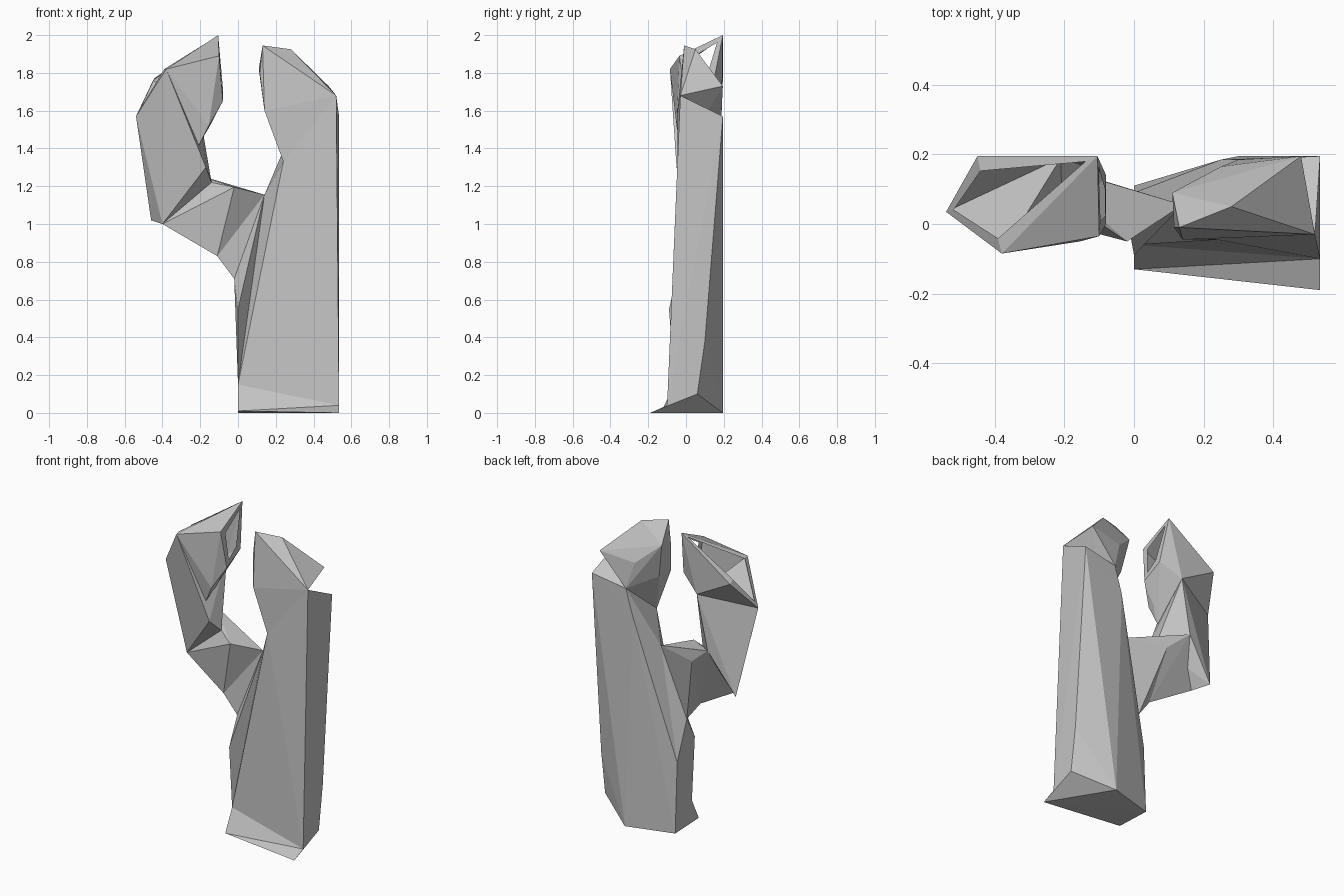
import bpy
import bmesh
from mathutils import Vector

default_cube = bpy.data.objects.get("Cube")
if default_cube:
    bpy.data.objects.remove(default_cube, do_unlink=True)

# Single stone grey
stone = bpy.data.materials.new("stone_grey")
stone.use_nodes = True
stone_colour = (0.55, 0.55, 0.55, 1.0)
stone.diffuse_color = stone_colour
stone.node_tree.nodes["Principled BSDF"].inputs["Base Color"].default_value = stone_colour


def hewn_block(name, corners, openings=()):
    """Flat-faced block wrapped around its corners.
    Each opening is (facing direction, rim width): the faces looking that way
    are inset and the inner part is removed."""
    bm = bmesh.new()
    for corner in corners:
        bm.verts.new(corner)
    hull = bmesh.ops.convex_hull(bm, input=bm.verts)
    unused = [g for g in hull["geom_interior"] if isinstance(g, bmesh.types.BMVert)]
    bmesh.ops.delete(bm, geom=unused, context="VERTS")
    bmesh.ops.recalc_face_normals(bm, faces=bm.faces)
    for direction, rim in openings:
        facing = Vector(direction).normalized()
        bm.normal_update()
        region = [f for f in bm.faces if f.normal.dot(facing) > 0.86]
        bmesh.ops.inset_region(bm, faces=region, thickness=rim)
        bmesh.ops.delete(bm, geom=region, context="FACES")
    mesh = bpy.data.meshes.new(name)
    bm.to_mesh(mesh)
    bm.free()
    mesh.materials.append(stone)
    block = bpy.data.objects.new(name, mesh)
    bpy.context.collection.objects.link(block)
    return block


# Corners shared by neighbouring blocks
toe_inner = (0, -0.13, 0.01)
base_back = (0.3, 0.195, 0)
base_inner_back = (0, 0.11, 0)
base_outer_front = (0.535, -0.1, 0.04)
base_outer_back = (0.535, 0.06, 0.1)
ankle = (0, -0.06, 0.15)
waist_front = (0, -0.09, 0.55)
waist_back = (0, 0.09, 0.45)
spur = (-0.02, 0.02, 0.71)
shoulder_front = (0.52, -0.03, 1.68)
shoulder_notch = (0.3, 0.185, 1.53)
throat_front = (0.24, -0.045, 1.33)
throat_back = (0.25, 0.185, 1.36)
armpit = (0.14, 0.055, 1.155)
arm_back = (-0.14, 0.14, 1.16)
arm_under = (-0.11, 0.01, 0.83)
arm_top = (-0.14, 0.03, 1.22)
elbow_front = (-0.4, 0.05, 1.0)
hook_root = (-0.28, 0.18, 1.28)
hook_throat = (-0.21, -0.03, 1.41)
hook_side = (-0.54, 0.035, 1.57)
hook_crest = (-0.38, -0.085, 1.82)
hook_back = (-0.21, 0.19, 1.63)

# Foot flaring forward, with the sloped instep above it
hewn_block("foot", [
    (0.535, -0.19, 0), toe_inner, base_inner_back, base_back,
    base_outer_front, base_outer_back])
hewn_block("instep", [
    toe_inner, ankle, base_outer_front, base_inner_back, base_outer_back])

# Tall main column with a tapering back corner
hewn_block("column", [
    ankle, base_inner_back, base_back, base_outer_front, base_outer_back,
    (0.535, 0.1, 0.38), waist_back, armpit, shoulder_front,
    (0.535, 0.195, 1.57), shoulder_notch, throat_front, throat_back])

# Prong on top of the column, notched behind the shoulder
hewn_block("column_prong", [
    (0.13, -0.01, 1.945), (0.28, 0.05, 1.925), (0.48, 0.195, 1.73),
    (0.25, 0.165, 1.7), (0.11, 0.09, 1.82), (0.115, -0.01, 1.8),
    (0.14, -0.045, 1.6), (0.15, 0.06, 1.6), shoulder_front,
    shoulder_notch, throat_front])

# Arm reaching sideways, with a brace stepping down to the column
hewn_block("arm", [
    armpit, (-0.02, -0.05, 1.195), arm_back, arm_top, hook_root,
    elbow_front, arm_under])
hewn_block("arm_brace", [armpit, arm_back, arm_under, spur])
hewn_block("column_rib", [armpit, spur, waist_front, waist_back, ankle])

# Hook rising from the arm, hollow at its head
hewn_block("hook_shaft", [
    elbow_front, (-0.46, 0.15, 1.02), arm_top, (-0.17, -0.05, 1.3),
    hook_root, hook_throat, hook_side, hook_crest, hook_back])
hewn_block("hook_head", [
    (-0.105, 0.195, 2.0), (-0.1, -0.035, 1.89), (-0.45, 0.195, 1.76),
    (-0.08, 0, 1.65), (-0.08, 0.14, 1.72), (-0.155, -0.05, 1.52),
    hook_crest, hook_side, hook_back, hook_throat],
    openings=[((-0.6, 0, 0.8), 0.045), ((1, 0, 0), 0.05)])
